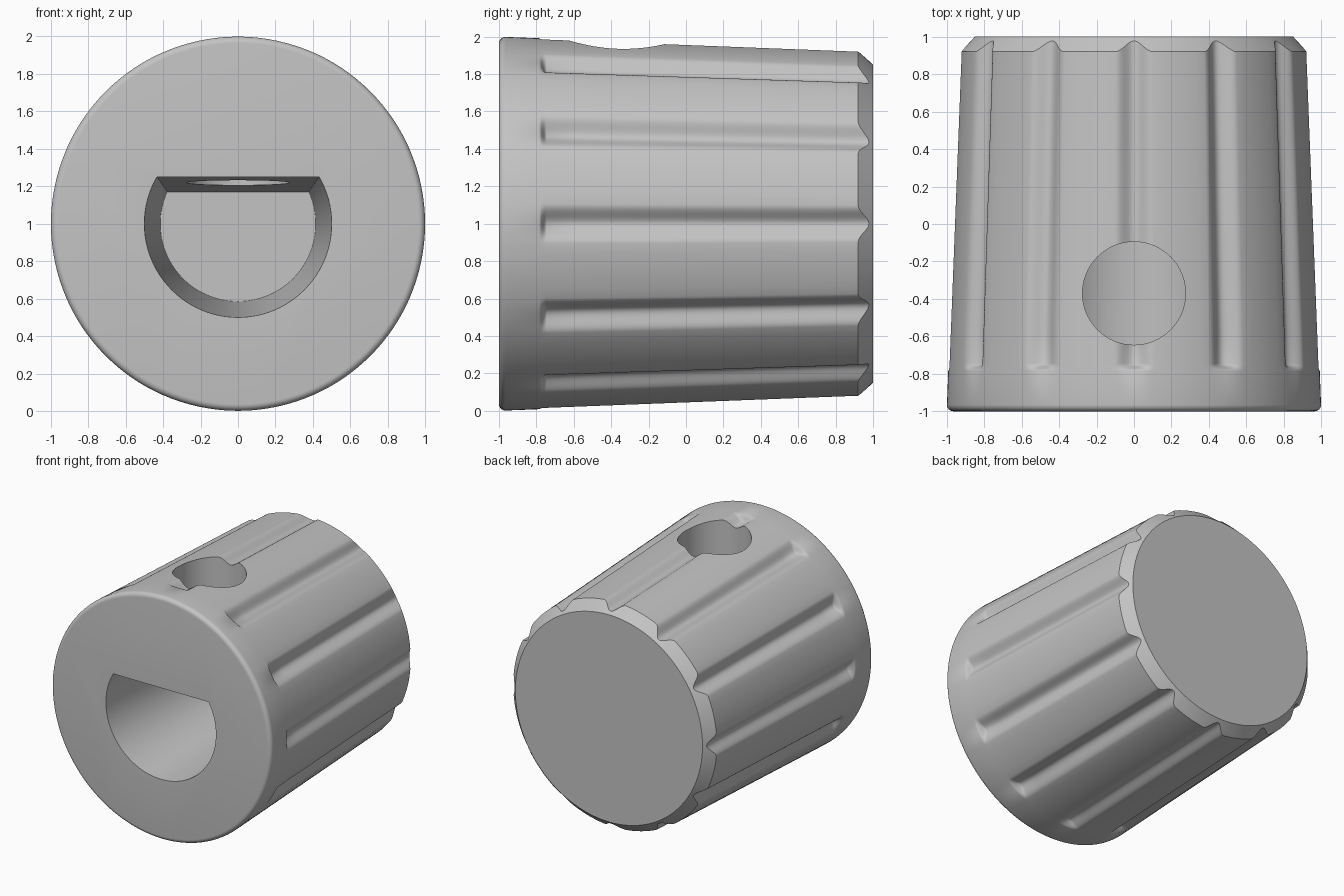
import bpy, bmesh
from math import sin, cos, asin, pi, radians, tau

if "Cube" in bpy.data.objects:
    bpy.data.objects.remove(bpy.data.objects["Cube"])

grey = bpy.data.materials.new("plain_grey")
grey.use_nodes = True
grey.diffuse_color = (0.55, 0.55, 0.55, 1)
grey.node_tree.nodes["Principled BSDF"].inputs["Base Color"].default_value = (0.55, 0.55, 0.55, 1)

AXIS_Z = 1.0
GROOVES = 12
HALF = radians(6.2)      # half the angle of one groove
DEPTH = 0.052
TAPER = 0.039
CHAMFER_Y = 0.92
CHAMFER_SLOPE = 0.94


def loft(name, rings):
    """Skin closed rings of points and cap both ends."""
    bm = bmesh.new()
    loops = [[bm.verts.new(p) for p in ring] for ring in rings]
    n = len(loops[0])
    for a, b in zip(loops, loops[1:]):
        for i in range(n):
            j = (i + 1) % n
            bm.faces.new((a[i], a[j], b[j], b[i]))
    bm.faces.new(loops[0])
    bm.faces.new(loops[-1])
    bmesh.ops.recalc_face_normals(bm, faces=bm.faces)
    mesh = bpy.data.meshes.new(name)
    bm.to_mesh(mesh)
    bm.free()
    mesh.materials.append(grey)
    obj = bpy.data.objects.new(name, mesh)
    bpy.context.collection.objects.link(obj)
    return obj


def point(r, t, y):
    return (r * cos(t), y, AXIS_Z + r * sin(t))


def wall(y):
    return 1 - TAPER * (y + 1)


# Angles: fine steps across each groove, coarse steps on the lands between
pitch = tau / GROOVES
steps = [-HALF + 2 * HALF * i / 16 for i in range(16)]
steps += [HALF + (pitch - 2 * HALF) * i / 6 for i in range(6)]
angles = [(k * pitch + s, s) for k in range(GROOVES) for s in steps]


def cut_depth(s):
    return DEPTH * 0.5 * (1 + cos(pi * s / HALF)) if abs(s) < HALF else 0


# Knob body: rounded front rim, tapered fluted wall, chamfered back
rings = []
fillet = 0.035
for i in range(7):
    a = i / 6 * pi / 2
    r = wall(-1 + fillet) - fillet * (1 - sin(a))
    rings.append([point(r, t, -1 + fillet * (1 - cos(a))) for t, s in angles])
start, ramp = -0.785, 0.04
for i in range(7):
    u = i / 6
    ease = u * u * (3 - 2 * u)
    y = start + ramp * u
    rings.append([point(wall(y) - ease * cut_depth(s), t, y) for t, s in angles])
for i in range(1, 11):
    y = start + ramp + i * 0.155
    rings.append([point(wall(y) - cut_depth(s), t, y) for t, s in angles])
edge = []
for t, s in angles:
    y = CHAMFER_Y + cut_depth(s) / (CHAMFER_SLOPE - TAPER)
    edge.append(point(wall(y) - cut_depth(s), t, y))
rings.append(edge)
back_r = wall(CHAMFER_Y) - CHAMFER_SLOPE * (1 - CHAMFER_Y)
rings.append([point(back_r, t, 1) for t, s in angles])
knob = loft("knob_body", rings)


# D-shaped shaft socket, narrowing toward its floor
def d_ring(y, r, flat):
    a = asin(flat / r)
    sweep = pi + 2 * a
    return [point(r, pi - a + sweep * i / 64, y) for i in range(65)]


def socket_ring(y):
    k = (y + 1) / 1.6
    return d_ring(y, 0.5 - 0.085 * k, 0.25 - 0.08 * k)


socket = loft("socket_cutter", [socket_ring(-1.1), socket_ring(0.6)])

# Set screw hole from the top into the socket
screw = loft("screw_hole_cutter", [
    [(0.275 * cos(tau * i / 64), -0.37 + 0.275 * sin(tau * i / 64), z) for i in range(64)]
    for z in (1.1, 2.2)])

bpy.context.view_layer.objects.active = knob
for cutter in (socket, screw):
    cutter.hide_render = True
    mod = knob.modifiers.new("cut", "BOOLEAN")
    mod.operation = "DIFFERENCE"
    mod.solver = "EXACT"
    mod.object = cutter
    bpy.ops.object.modifier_apply(modifier=mod.name)
    bpy.data.objects.remove(cutter)

bpy.ops.object.select_all(action="DESELECT")
knob.select_set(True)
bpy.ops.object.shade_smooth_by_angle(angle=radians(30))
